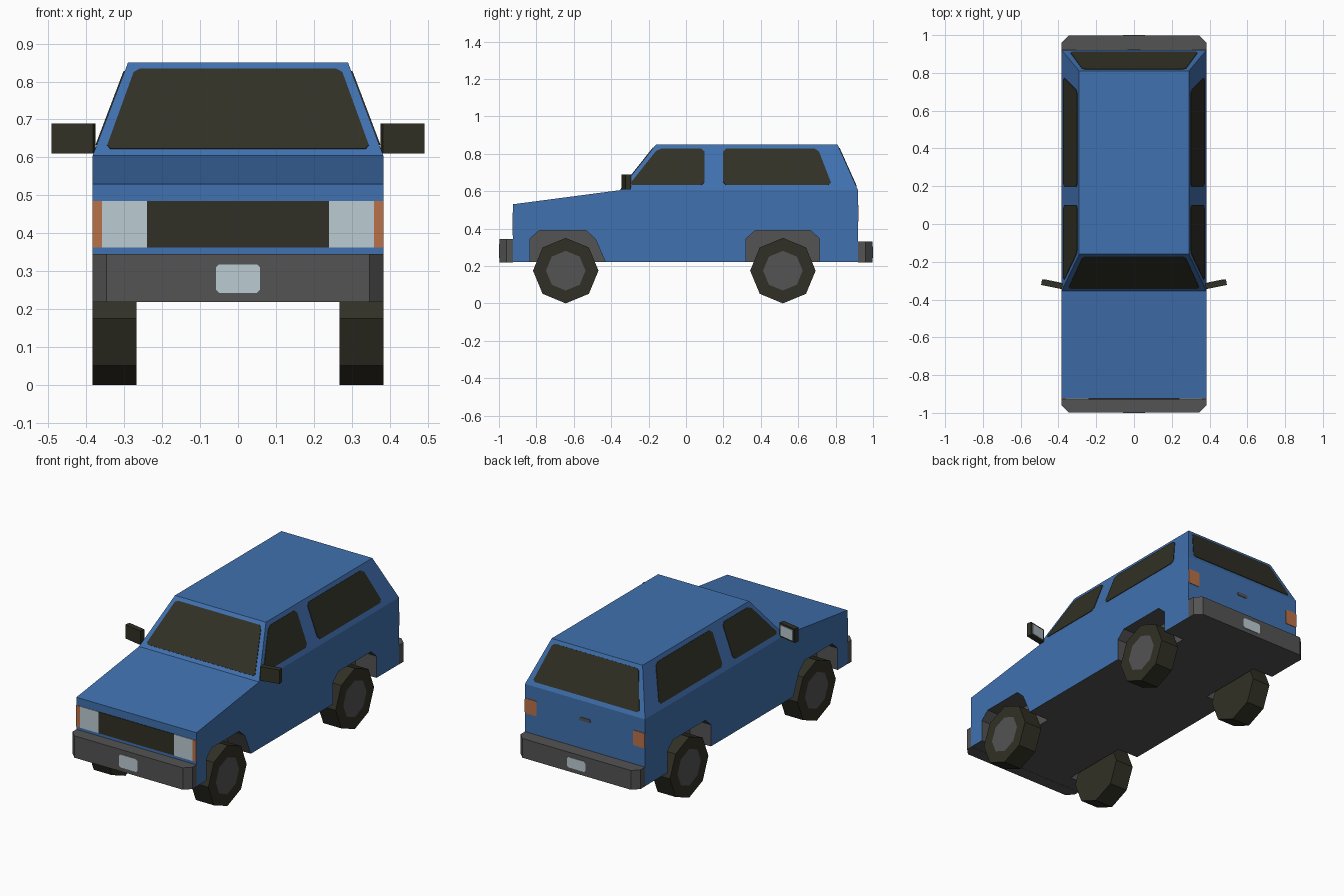
import bpy, bmesh, math
from mathutils import Vector

if "Cube" in bpy.data.objects:
    bpy.data.objects.remove(bpy.data.objects["Cube"])


def material(name, rgb):
    m = bpy.data.materials.new(name)
    m.diffuse_color = (*rgb, 1)
    m.use_nodes = True
    m.node_tree.nodes["Principled BSDF"].inputs["Base Color"].default_value = m.diffuse_color
    return m


BLUE = material("blue paint", (0.052, 0.165, 0.43))
DARK = material("dark glass and rubber", (0.031, 0.030, 0.019))
GREY = material("grey trim", (0.087, 0.087, 0.087))
PALE = material("pale lens", (0.50, 0.60, 0.65))
ORANGE = material("orange lens", (0.49, 0.165, 0.065))


def finish(name, bm, *mats):
    bmesh.ops.recalc_face_normals(bm, faces=bm.faces)
    me = bpy.data.meshes.new(name)
    bm.to_mesh(me)
    bm.free()
    for m in mats:
        me.materials.append(m)
    ob = bpy.data.objects.new(name, me)
    bpy.context.collection.objects.link(ob)
    return ob


def extrude(pts, offset):
    """Closed solid from a polygon pushed along an offset."""
    bm = bmesh.new()
    f = bm.faces.new([bm.verts.new(p) for p in pts])
    new = bmesh.ops.extrude_face_region(bm, geom=[f], use_keep_orig=True)["geom"]
    bmesh.ops.translate(bm, vec=offset, verts=[v for v in new if isinstance(v, bmesh.types.BMVert)])
    return bm


def plate(name, pts, out, mat, cut=0.0):
    """Thin plate lying on a surface, corners optionally clipped."""
    if cut:
        clipped = []
        for i, p in enumerate(pts):
            p = Vector(p)
            for q in (pts[i - 1], pts[(i + 1) % len(pts)]):
                clipped.append(p + (Vector(q) - p).normalized() * cut)
        pts = clipped
    return finish(name, extrude(pts, Vector(out).normalized() * 0.003), mat)


def rect(x0, x1, y, z0, z1):
    return [(x0, y, z0), (x1, y, z0), (x1, y, z1), (x0, y, z1)]


W, BELT, ROOF = 0.383, 0.605, 0.85

# Body shell: lower box with bonnet, tapering cabin above the belt line
profile = [(-0.925, 0.22, W), (-0.925, 0.53, W), (-0.355, BELT, W), (-0.16, ROOF, 0.29),
           (0.81, ROOF, 0.29), (0.92, BELT, W), (0.92, 0.22, W)]
bm = bmesh.new()
right, left = [[bm.verts.new((s * x, y, z)) for y, z, x in profile] for s in (1, -1)]
for i in range(7):
    j = (i + 1) % 7
    bm.faces.new([right[i], right[j], left[j], left[i]])
for side in (right, left):
    bm.faces.new([side[i] for i in (0, 1, 2, 5, 6)])
    bm.faces.new([side[i] for i in (2, 3, 4, 5)])
body = finish("body", bm, BLUE, GREY)

# Wheel wells cut into both sides
wells = [[(-0.835, 0.1), (-0.835, 0.345), (-0.785, 0.39), (-0.535, 0.39), (-0.485, 0.345), (-0.43, 0.22), (-0.43, 0.1)],
         [(0.32, 0.1), (0.32, 0.345), (0.37, 0.39), (0.665, 0.39), (0.715, 0.345), (0.715, 0.1)]]
for s in (1, -1):
    for pts in wells:
        cutter = finish("well_cutter", extrude([(s * 0.25, y, z) for y, z in pts], (s * 0.3, 0, 0)), GREY)
        cutter.hide_render = True
        mod = body.modifiers.new("well", 'BOOLEAN')
        mod.operation, mod.solver, mod.object = 'DIFFERENCE', 'EXACT', cutter
        bpy.context.view_layer.objects.active = body
        bpy.ops.object.modifier_apply(modifier=mod.name)
        bpy.data.objects.remove(cutter)
for f in body.data.polygons:
    in_well = 0.1 < abs(f.center.x) < W - 0.005 and f.center.z < 0.45
    f.material_index = int(in_well or f.normal.z < -0.9)

# Bumpers with clipped corners, and number plates
for name, s, inner, top in (("front_bumper", -1, 0.925, 0.345), ("rear_bumper", 1, 0.92, 0.33)):
    plan = [(-W, inner), (-W, 0.96), (-0.346, 0.997), (0.346, 0.997), (W, 0.96), (W, inner)]
    finish(name, extrude([(x, s * y, 0.219) for x, y in plan], (0, 0, top - 0.219)), GREY)
    plate(name + "_plate", rect(-0.058, 0.058, s * 0.997, 0.243, top - 0.027), (0, s, 0), PALE, 0.008)

# Grille and tailgate handle
plate("grille", rect(-0.24, 0.24, -0.925, 0.362, 0.485), (0, -1, 0), DARK)
plate("tailgate_handle", rect(-0.035, 0.035, 0.92, 0.49, 0.51), (0, 1, 0), GREY, 0.005)


# Windscreen and rear window
def cabin_x(z):
    return W - (z - BELT) * 0.093 / 0.245


def end_window(name, y_base, slope, bottom, top, out):
    pts = [(x, y_base + slope * (z - BELT), z) for z, x in
           ((bottom[1], -bottom[0]), (bottom[1], bottom[0]), (top[1], top[0]), (top[1], -top[0]))]
    plate(name, pts, out, DARK, 0.012)


end_window("windscreen", -0.355, 0.195 / 0.245, (0.348, 0.622), (0.272, 0.832), (0, -0.245, 0.195))
end_window("rear_window", 0.92, -0.11 / 0.245, (0.34, 0.627), (0.273, 0.83), (0, 0.245, 0.11))

side_windows = {"front_side_window": [(-0.305, 0.632), (0.1, 0.632), (0.1, 0.827), (-0.15, 0.827)],
                "rear_side_window": [(0.197, 0.632), (0.78, 0.632), (0.705, 0.827), (0.197, 0.827)]}

for s in (1, -1):
    # Side glass
    for name, pts in side_windows.items():
        plate(name, [(s * cabin_x(z), y, z) for y, z in pts], (s * 0.245, 0, 0.093), DARK, 0.018)
    # Lamps
    plate("headlight", rect(s * 0.24, s * 0.359, -0.925, 0.362, 0.485), (0, -1, 0), PALE)
    plate("indicator", rect(s * 0.359, s * W, -0.925, 0.362, 0.485), (0, -1, 0), ORANGE)
    plate("tail_light", rect(s * 0.308, s * W, 0.92, 0.438, 0.525), (0, 1, 0), ORANGE, 0.006)
    # Door mirrors
    plan = [(0.382, -0.345), (0.492, -0.323), (0.487, -0.293), (0.376, -0.315)]
    finish("door_mirror", extrude([(s * x, y, 0.61) for x, y in plan], (0, 0, 0.08)), DARK)
    glass = [(s * x, y, z) for x, y, z in
             ((0.387, -0.3128, 0.62), (0.476, -0.2952, 0.62), (0.476, -0.2952, 0.68), (0.387, -0.3128, 0.68))]
    plate("mirror_glass", glass, (-s * 0.2, 1, 0), PALE)
    # Eight-sided wheels with an inset hub on the outer face
    for name, cy in (("front_wheel", -0.643), ("rear_wheel", 0.518)):
        ring = [(s * 0.268, cy + 0.175 * math.sin(a), 0.175 + 0.175 * math.cos(a))
                for a in (i * math.pi / 4 for i in range(8))]
        bm = extrude(ring, (s * 0.115, 0, 0))
        bmesh.ops.recalc_face_normals(bm, faces=bm.faces)
        outer = max(bm.faces, key=lambda f: s * f.calc_center_median().x)
        bmesh.ops.inset_region(bm, faces=[outer], thickness=0.069)
        outer.material_index = 1
        finish(name, bm, DARK, GREY)
